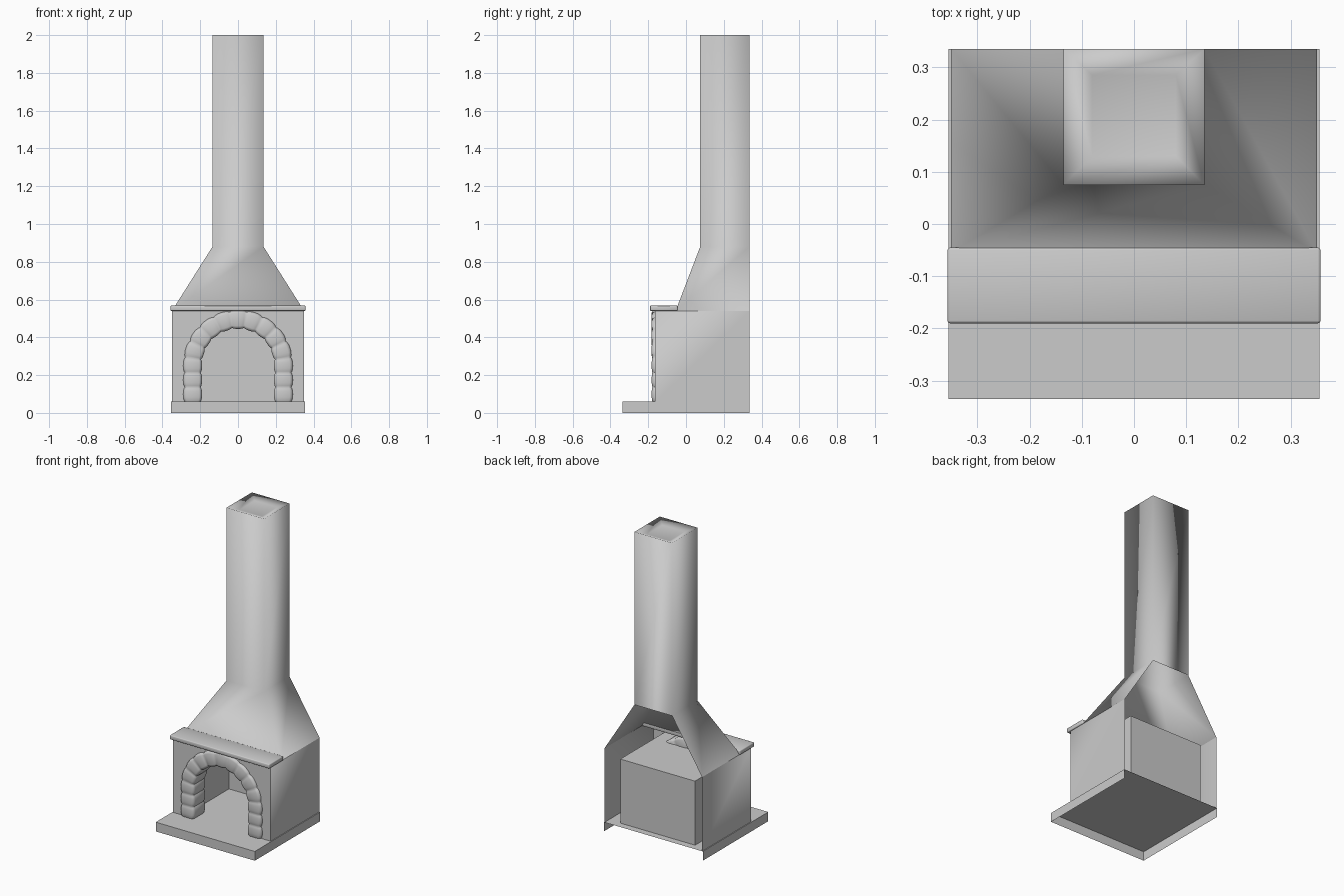
import bpy, bmesh
from math import sin, cos, pi

if "Cube" in bpy.data.objects:
    bpy.data.objects.remove(bpy.data.objects["Cube"])


def build(name, verts, faces, angle=None):
    """Mesh object from points and faces, smooth shaded (optionally by angle)."""
    me = bpy.data.meshes.new(name)
    me.from_pydata(verts, [], faces)
    ob = bpy.data.objects.new(name, me)
    bpy.context.collection.objects.link(ob)
    bpy.ops.object.select_all(action='DESELECT')
    ob.select_set(True)
    bpy.context.view_layer.objects.active = ob
    if angle is None:
        bpy.ops.object.shade_smooth()
    else:
        bpy.ops.object.shade_smooth_by_angle(angle=angle)
    return ob


def level(hw, front, z, back):
    """Four corners of one horizontal section: back left, front left, front right, back right."""
    return [(-hw, back, z), (-hw, front, z), (hw, front, z), (hw, back, z)]


def strips(lower, upper, sides):
    """Quads joining two sections on the chosen sides (0 left, 1 front, 2 right, 3 back)."""
    return [(lower + i, lower + (i + 1) % 4, upper + (i + 1) % 4, upper + i) for i in sides]


BACK = 0.335
FLOOR, SHELF, NECK = 0.06, 0.54, 0.88
FRONT = -0.165
R, ARC_Z = 0.24, 0.255      # arch centre line
LEG = ARC_Z - FLOOR
LENGTH = 2 * LEG + pi * R


def arch(s, r=R):
    """Point (x, z) and outward direction at distance s along the arch, left to right."""
    if s < LEG:
        return -r, FLOOR + s, -1, 0
    if s > LEG + pi * R:
        return r, FLOOR + LENGTH - s, 1, 0
    a = pi - (s - LEG) / R
    return r * cos(a), ARC_Z + r * sin(a), cos(a), sin(a)


# hearth slab, open underneath and at the back
build("hearth_slab",
      level(0.355, -BACK, 0, BACK) + level(0.355, -BACK, FLOOR, BACK),
      strips(0, 4, (0, 1, 2)) + [(4, 5, 6, 7)], 0.5)

# body sides, sloping hood and chimney shell
v = (level(0.35, FRONT, FLOOR, BACK) + level(0.35, FRONT, SHELF, BACK)
     + level(0.35, -0.055, SHELF, BACK) + level(0.135, 0.075, NECK, BACK)
     + level(0.135, 0.075, 2.0, BACK) + level(0.08, 0.13, 1.98, 0.285))
f = (strips(0, 4, (0, 2)) + strips(4, 8, (1,)) + strips(8, 12, (0, 1, 2))
     + strips(12, 16, range(4)) + strips(16, 20, range(4)) + [(20, 21, 22, 23)])
build("hood_and_chimney", v, f)

# front wall with arched opening
n = 40
pts = [(-0.35, FLOOR)] + [arch(LENGTH * i / n, 0.23)[:2] for i in range(n + 1)]
pts += [(0.35, FLOOR), (0.35, SHELF), (-0.35, SHELF)]
build("front_wall", [(x, FRONT, z) for x, z in pts], [tuple(range(len(pts)))])

# firebox lining, open to the front, faces turned inwards
f = strips(0, 4, (0, 2, 3)) + [(4, 5, 6, 7)]
build("firebox", level(0.268, FRONT, FLOOR, 0.29) + level(0.268, FRONT, 0.475, 0.29),
      [tuple(reversed(q)) for q in f], 0.5)

# mantel shelf with softened edges
v = level(0.357, -0.19, SHELF, -0.045) + level(0.357, -0.19, 0.568, -0.045)
mantel = build("mantel_shelf", v, strips(0, 4, range(4)) + [(3, 2, 1, 0), (4, 5, 6, 7)])
bev = mantel.modifiers.new("soft_edges", 'BEVEL')
bev.width, bev.segments = 0.005, 2

# arch of pillow-shaped stones: one tube that swells at every stone
STONES = 15
SWELL = [(0.0, 0.84), (0.1, 0.93), (0.3, 0.99), (0.5, 1.0), (0.7, 0.99), (0.9, 0.93)]
stations = [(k + t, w) for k in range(STONES) for t, w in SWELL] + [(STONES, 0.84)]
section = []                # rounded rectangle: (across, depth)
for cx, cy, a0 in ((1, 1, 0), (-1, 1, 90), (-1, -1, 180), (1, -1, 270)):
    for a in (0, 45, 90):
        t = (a0 + a) * pi / 180
        section.append((cx * 0.034 + 0.016 * cos(t), cy * 0.048 + 0.016 * sin(t)))
m = len(section)
v, f = [], []
for s, w in stations:
    x, z, nx, nz = arch(LENGTH * s / STONES)
    for across, depth in section:
        v.append((x + nx * across * w, -0.118 + depth * (0.6 + 0.4 * w), z + nz * across * w))
for k in range(len(stations) - 1):
    for i in range(m):
        j = (i + 1) % m
        f.append((k * m + i, k * m + j, (k + 1) * m + j, (k + 1) * m + i))
f += [tuple(reversed(range(m))), tuple(range(len(v) - m, len(v)))]
stones = build("arch_stones", v, f, 1.0)
bm = bmesh.new()
bm.from_mesh(stones.data)
bmesh.ops.recalc_face_normals(bm, faces=bm.faces)
bm.to_mesh(stones.data)
bm.free()
